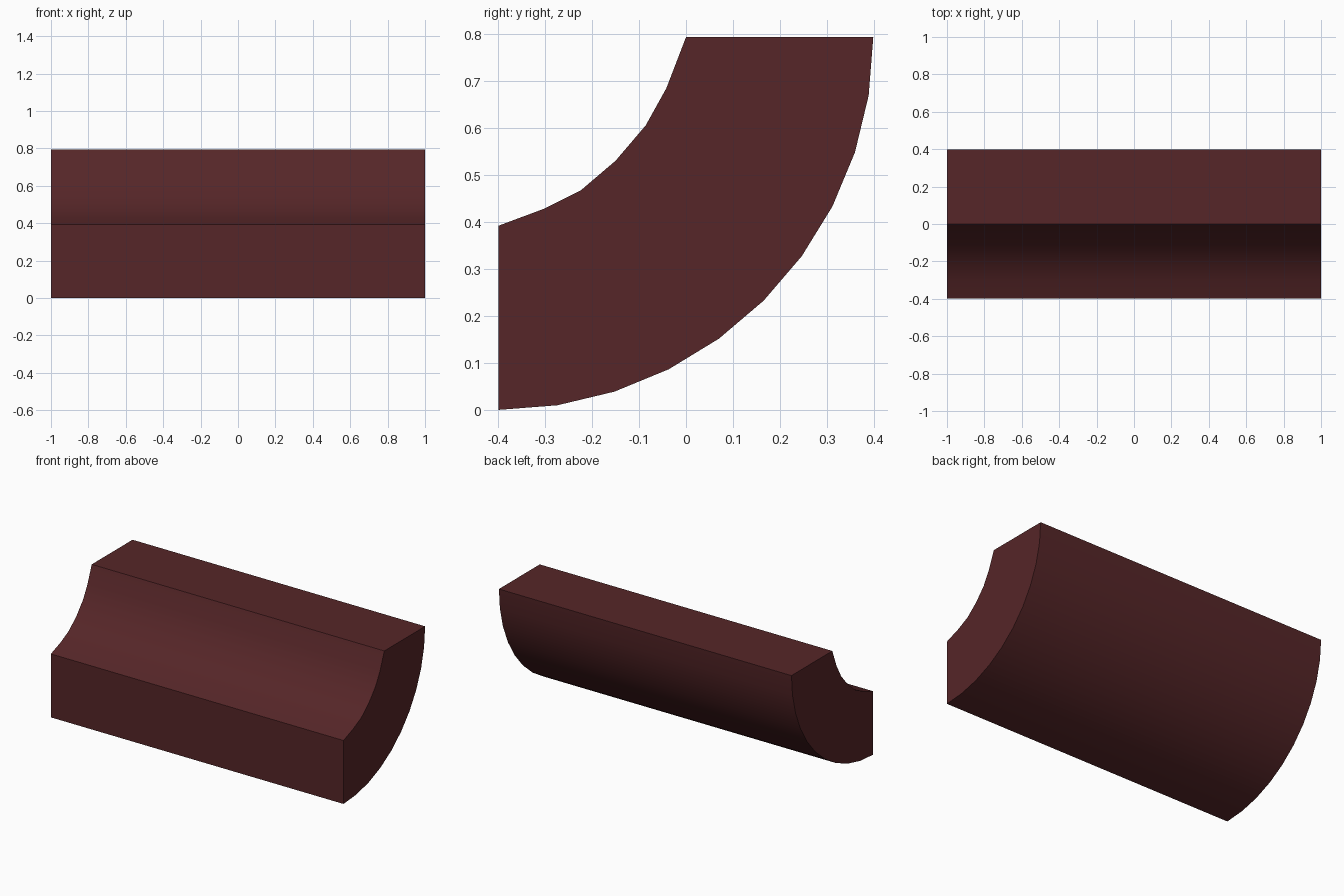
import bpy, bmesh
from math import sin, cos, radians

default = bpy.data.objects.get("Cube")
if default:
    bpy.data.objects.remove(default, do_unlink=True)

HALF_LENGTH = 1.0
HALF_DEPTH = 0.3985
HEIGHT = 0.793

# Dark red-brown material
mat = bpy.data.materials.new("dark_maroon")
mat.use_nodes = True
colour = (0.092, 0.019, 0.021, 1)
mat.diffuse_color = colour
mat.node_tree.nodes["Principled BSDF"].inputs["Base Color"].default_value = colour

# Outer quarter round in ten steps, from the front foot to the top back edge
outer = [(-HALF_DEPTH + 2 * HALF_DEPTH * sin(radians(a)), HEIGHT * (1 - cos(radians(a))))
         for a in range(0, 91, 9)]
# Inner cove, from the top front edge down to the front face
inner = [(0.0, HEIGHT), (-0.042, 0.684), (-0.086, 0.605), (-0.15, 0.53),
         (-0.224, 0.467), (-0.302, 0.428), (-HALF_DEPTH, 0.392)]

# Extrude the profile along the length
bm = bmesh.new()
cap = bm.faces.new([bm.verts.new((-HALF_LENGTH, y, z)) for y, z in outer + inner])
result = bmesh.ops.extrude_face_region(bm, geom=[cap], use_keep_orig=True)
moved = [g for g in result["geom"] if isinstance(g, bmesh.types.BMVert)]
bmesh.ops.translate(bm, verts=moved, vec=(2 * HALF_LENGTH, 0, 0))
bmesh.ops.recalc_face_normals(bm, faces=bm.faces)
mesh = bpy.data.meshes.new("curved_moulding")
bm.to_mesh(mesh)
bm.free()
mesh.materials.append(mat)

moulding = bpy.data.objects.new("curved_moulding", mesh)
bpy.context.collection.objects.link(moulding)

# Smooth curved sides, crisp edges at the flat faces
bpy.ops.object.select_all(action="DESELECT")
moulding.select_set(True)
bpy.context.view_layer.objects.active = moulding
bpy.ops.object.shade_smooth_by_angle(angle=radians(30))
